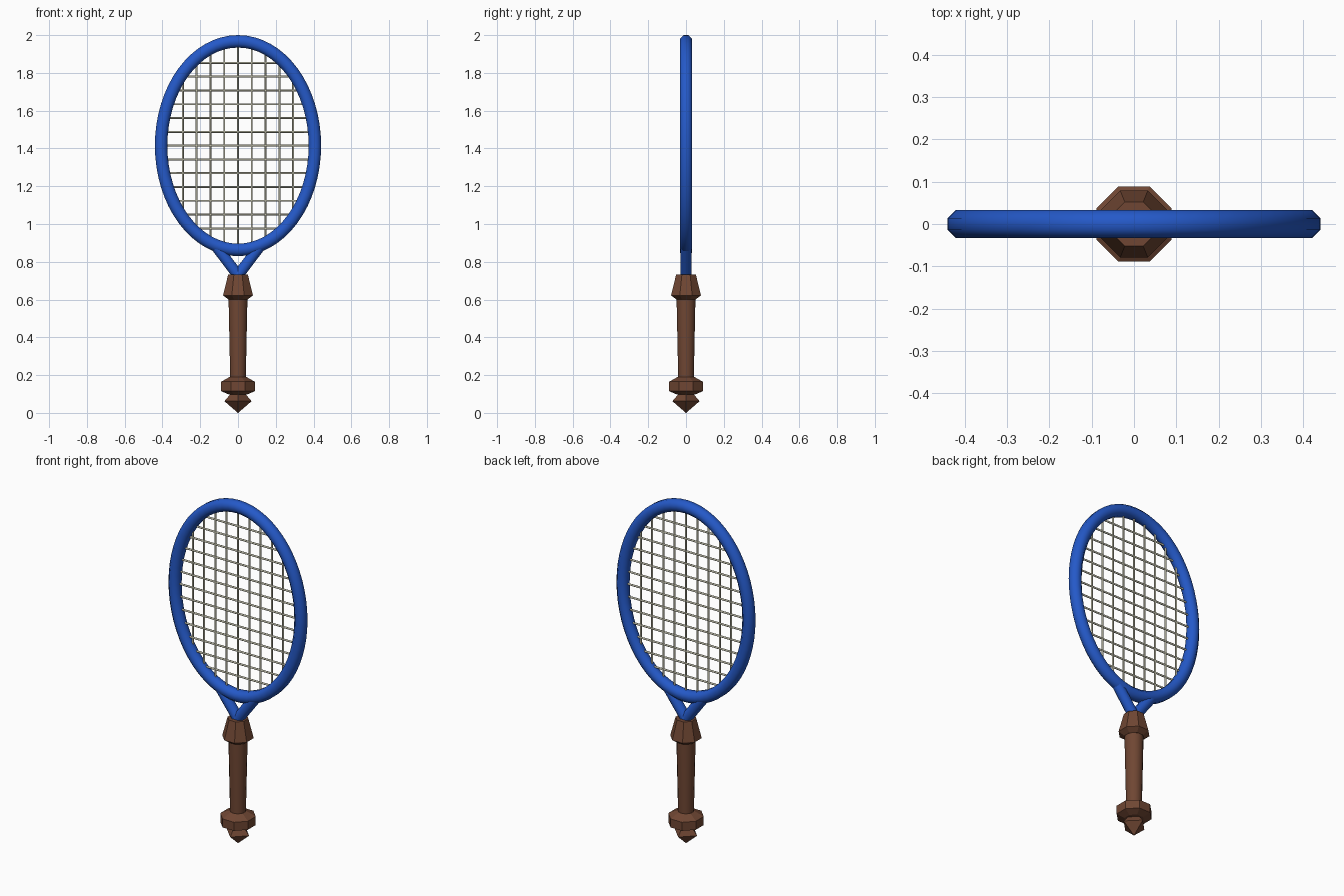
import bpy
import bmesh
import math
from mathutils import Vector

cube = bpy.data.objects.get("Cube")
if cube:
    bpy.data.objects.remove(cube, do_unlink=True)


def material(name, color):
    mat = bpy.data.materials.new(name)
    mat.use_nodes = True
    mat.diffuse_color = color
    mat.node_tree.nodes["Principled BSDF"].inputs["Base Color"].default_value = color
    return mat


BLUE = material("blue frame paint", (0.018, 0.10, 0.58, 1))
BROWN = material("brown wood", (0.16, 0.062, 0.033, 1))
CREAM = material("pale string", (0.60, 0.59, 0.46, 1))


def finish(name, bm, mat, smooth_angle=None):
    bmesh.ops.recalc_face_normals(bm, faces=bm.faces)
    mesh = bpy.data.meshes.new(name)
    bm.to_mesh(mesh)
    bm.free()
    mesh.materials.append(mat)
    obj = bpy.data.objects.new(name, mesh)
    bpy.context.collection.objects.link(obj)
    if smooth_angle:
        bpy.ops.object.select_all(action="DESELECT")
        obj.select_set(True)
        bpy.context.view_layer.objects.active = obj
        bpy.ops.object.shade_smooth_by_angle(angle=math.radians(smooth_angle))
    return obj


def skin(bm, rings, closed=False):
    """Join rings of points with quads, capping the ends when open."""
    loops = [[bm.verts.new(p) for p in ring] for ring in rings]
    pairs = list(zip(loops, loops[1:])) + ([(loops[-1], loops[0])] if closed else [])
    for a, b in pairs:
        for i in range(len(a)):
            j = (i + 1) % len(a)
            bm.faces.new((a[i], a[j], b[j], b[i]))
    if not closed:
        bm.faces.new(loops[0])
        bm.faces.new(loops[-1])


def tube(bm, path, apothem, sides, closed=False):
    """Sweep a polygon along a path lying in the xz plane."""
    n, radius, rings = len(path), apothem / math.cos(math.pi / sides), []
    for i, p in enumerate(path):
        before = path[i - 1] if closed or i else p
        after = path[(i + 1) % n] if closed or i < n - 1 else p
        across = (after - before).normalized().cross(Vector((0, 1, 0)))
        angles = [math.tau * (k + 0.5) / sides for k in range(sides)]
        rings.append([p + across * radius * math.cos(t)
                      + Vector((0, radius * math.sin(t), 0)) for t in angles])
    skin(bm, rings, closed)


def turned(name, profile, sides, turn, smooth_angle=None):
    """Lathe (radius, height) pairs into a part with the given side count."""
    bm = bmesh.new()
    angles = [math.tau * (k + turn) / sides for k in range(sides)]
    skin(bm, [[(r * math.cos(t), r * math.sin(t), z) for t in angles]
              for r, z in profile])
    return finish(name, bm, BROWN, smooth_angle)


# Oval head frame
A, B, MID, TUBE = 0.407, 0.552, 1.415, 0.033
oval = [Vector((A * math.cos(math.tau * k / 64), 0, MID + B * math.sin(math.tau * k / 64)))
        for k in range(64)]
bm = bmesh.new()
tube(bm, oval, TUBE, 8, closed=True)
finish("head_frame", bm, BLUE, 60)

# Throat struts
for side, label in ((1, "left"), (-1, "right")):
    bm = bmesh.new()
    tube(bm, [Vector((-0.01 * side, 0, 0.715)), Vector((0.122 * side, 0, 0.89))], 0.029, 8)
    finish(label + "_throat_strut", bm, BLUE, 60)

# Strings, trimmed to the oval
STEP, THIN = 0.073, 0.005
bm = bmesh.new()
for k in range(-4, 5):
    x = k * STEP
    h = B * math.sqrt(1 - (x / A) ** 2)
    tube(bm, [Vector((x, 0, MID - h)), Vector((x, 0, MID + h))], THIN, 8)
finish("main_strings", bm, CREAM, 60)
bm = bmesh.new()
for k in range(-6, 7):
    z = k * STEP
    w = A * math.sqrt(1 - (z / B) ** 2)
    tube(bm, [Vector((-w, 0, MID + z)), Vector((w, 0, MID + z))], THIN, 8)
finish("cross_strings", bm, CREAM, 60)

# Handle
OCT = 1 / math.cos(math.pi / 8)
turned("collar", [(0.05 * OCT, 0.60), (0.079 * OCT, 0.622), (0.052 * OCT, 0.733)], 8, 0.5)
turned("grip", [(0.042, 0.18), (0.051, 0.61)], 16, 0.5, 40)
turned("knob", [(0.05 * OCT, 0.098), (0.089 * OCT, 0.115),
                (0.089 * OCT, 0.165), (0.045 * OCT, 0.19)], 8, 0.5)
# Pointed square end cap
turned("pommel_tip", [(0.0005, 0.0), (0.072, 0.062), (0.035, 0.105)], 4, 0)
